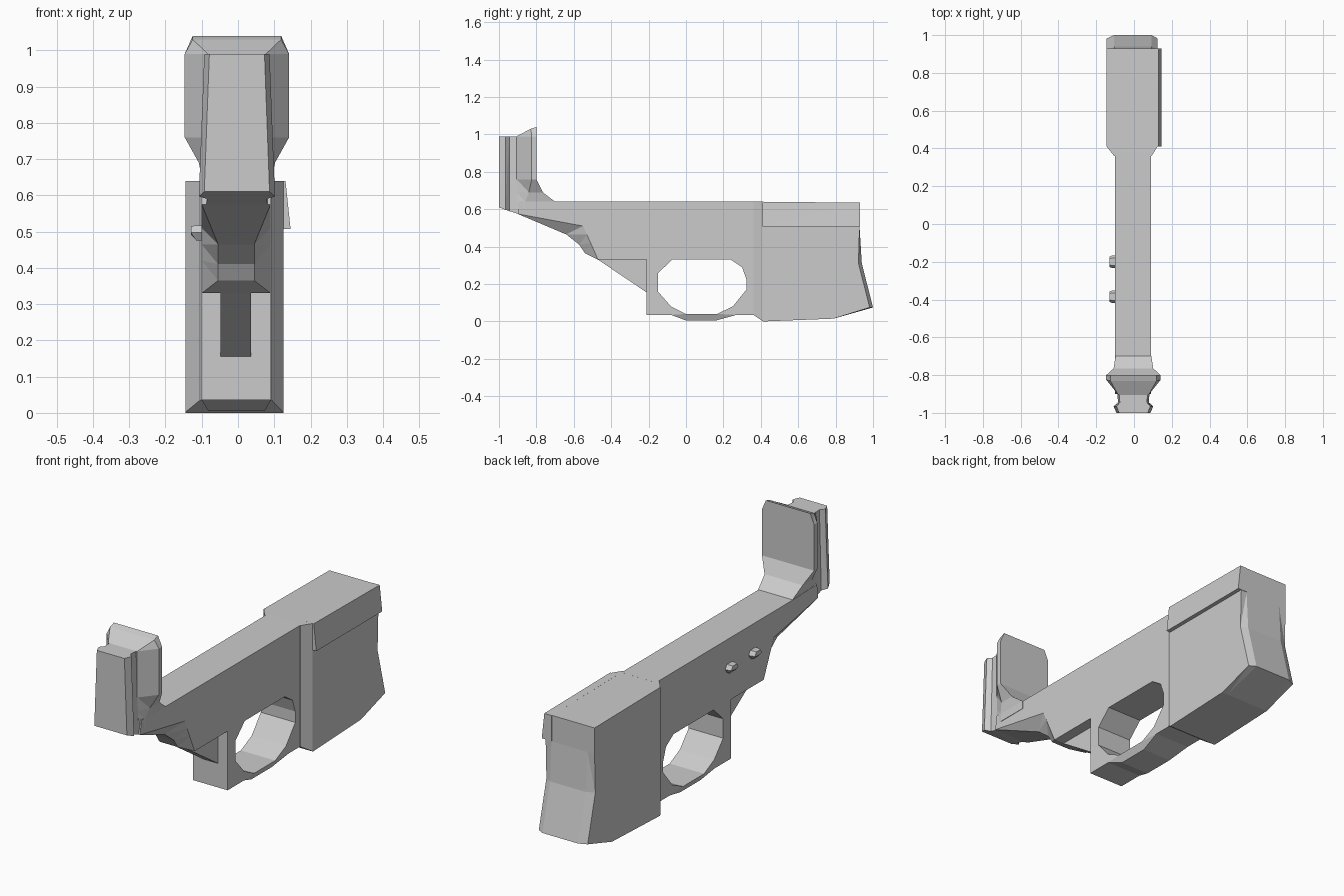
import bpy, bmesh

grey = bpy.data.materials.new("light grey")
grey.diffuse_color = (0.6, 0.6, 0.6, 1)


def loft(name, rings, closed=True, caps=True):
    """Skin a list of equal-length point rings with flat faces."""
    bm = bmesh.new()
    rows = [[bm.verts.new(p) for p in ring] for ring in rings]
    n = len(rows[0])
    for a, b in zip(rows, rows[1:]):
        for i in range(n if closed else n - 1):
            j = (i + 1) % n
            bm.faces.new((a[i], a[j], b[j], b[i]))
    if caps:
        bm.faces.new(rows[0])
        bm.faces.new(rows[-1][::-1])
    bmesh.ops.remove_doubles(bm, verts=bm.verts, dist=0.0005)
    bmesh.ops.triangulate(bm, faces=[f for f in bm.faces if len(f.verts) > 3])
    bmesh.ops.recalc_face_normals(bm, faces=bm.faces)
    mesh = bpy.data.meshes.new(name)
    bm.to_mesh(mesh)
    bm.free()
    mesh.materials.append(grey)
    ob = bpy.data.objects.new(name, mesh)
    bpy.context.collection.objects.link(ob)
    return ob


def side_prism(name, profile, x0, x1):
    """Extrude a (y, z) profile across x."""
    return loft(name, [[(x, y, z) for y, z in profile] for x in (x0, x1)])


def mirrored(half, cx=-0.003):
    """Close a ring from its +x half, given as (x, y, z)."""
    return [(cx + x, y, z) for x, y, z in half] + [(cx - x, y, z) for x, y, z in half[::-1]]


X0, X1 = -0.10, 0.09

# Main bar
side_prism("main_body", [(-0.89, 0.645), (-0.90, 0.575), (-0.55, 0.51), (-0.47, 0.33),
                         (0.38, 0.33), (0.38, 0.64), (-0.70, 0.64)], X0, X1)

# Tapered keel under the front of the bar: (side y, side z, keel y, keel z, keel half width)
keel = [(-0.90, 0.575, -0.90, 0.575, 0.095), (-0.55, 0.51, -0.64, 0.465, 0.05),
        (-0.53, 0.465, -0.57, 0.41, 0.05), (-0.51, 0.42, -0.54, 0.365, 0.05),
        (-0.47, 0.33, -0.47, 0.33, 0.095)]
loft("front_keel", [[(X0, sy, sz), (-0.005 - w, ky, kz), (-0.005 + w, ky, kz), (X1, sy, sz)]
                    for sy, sz, ky, kz, w in keel], closed=False, caps=False)

# Brace between keel and guard
side_prism("brace", [(-0.47, 0.33), (-0.21, 0.155), (-0.21, 0.33)], -0.048, 0.036)

# Loop guard, narrowed at its lowest edge
guard = side_prism("loop_guard", [
    (-0.21, 0.33), (-0.21, 0.035), (-0.08, 0.035), (0, 0.005), (0.16, 0.005), (0.27, 0.035),
    (0.38, 0.035), (0.38, 0.33), (0.24, 0.33), (0.30, 0.29), (0.323, 0.225), (0.323, 0.17),
    (0.25, 0.08), (0.165, 0.04), (0, 0.04), (-0.08, 0.08), (-0.15, 0.16), (-0.15, 0.257),
    (-0.075, 0.33)], X0, X1)
for v in guard.data.vertices:
    if v.co.z < 0.01:
        v.co.x *= 0.82


# Rear block with chamfered front and back corners
def block_ring(x, front, low, inset):
    prof = [(front, 0.64), (front, low), (0.412, 0), (0.79, 0.015), (1.0 - inset, 0.075),
            (0.94 - inset, 0.31), (0.928, 0.505), (0.928, 0.635)]
    return [(x, y, z) for y, z in prof]


loft("rear_block", [block_ring(-0.145, 0.41, 0.002, 0.018), block_ring(-0.105, 0.36, 0.035, 0),
                    block_ring(0.093, 0.36, 0.035, 0), block_ring(0.125, 0.41, 0.002, 0.018)])

# Overhanging lip on the right side of the block
loft("side_lip", [[(0.09, y, zt), (0.131, y, zt), (0.145, y, 0.507), (0.09, y, 0.507)]
                  for y, zt in ((0.41, 0.64), (0.93, 0.635))])


# Upright front plate: (z, half width, back y, middle y, front half width, front y)
plate = [mirrored([(w, yb, z), (w, ym, z), (f, yf, z)]) for z, w, yb, ym, f, yf in (
    (0.60, 0.095, -0.70, -0.86, 0.085, -0.90), (0.64, 0.095, -0.70, -0.86, 0.085, -0.90),
    (0.69, 0.105, -0.765, -0.84, 0.08, -0.905), (0.76, 0.144, -0.80, -0.825, 0.08, -0.905),
    (0.99, 0.144, -0.80, -0.825, 0.08, -0.905))]
plate.append(mirrored([(0.122, -0.80, 1.04), (0.122, -0.83, 1.03), (0.08, -0.905, 0.99)]))
loft("front_plate", plate)

# Dovetail rail on the face of the plate, narrowing upward
loft("dovetail_rail", [
    mirrored([(0.085, -0.89, 0.572), (0.082, -0.945, 0.59), (0.105, -0.965, 0.597), (0.09, -1.0, 0.61)]),
    mirrored([(0.075, -0.89, 0.99), (0.072, -0.945, 0.99), (0.09, -0.965, 0.99), (0.076, -1.0, 0.99)])])

# Two small catches on the left side
for i, y in enumerate((-0.385, -0.20)):
    loft(f"side_catch_{i + 1}", [
        [(x, y + dy * s, z) for dy, z in ((-0.034, 0.497), (-0.02, top), (0.02, top),
                                          (0.034, 0.497), (0.02, low), (-0.02, low))]
        for x, s, top, low in ((-0.09, 1, 0.517, 0.476), (-0.115, 1, 0.517, 0.476),
                               (-0.13, 0.8, 0.515, 0.492))])
